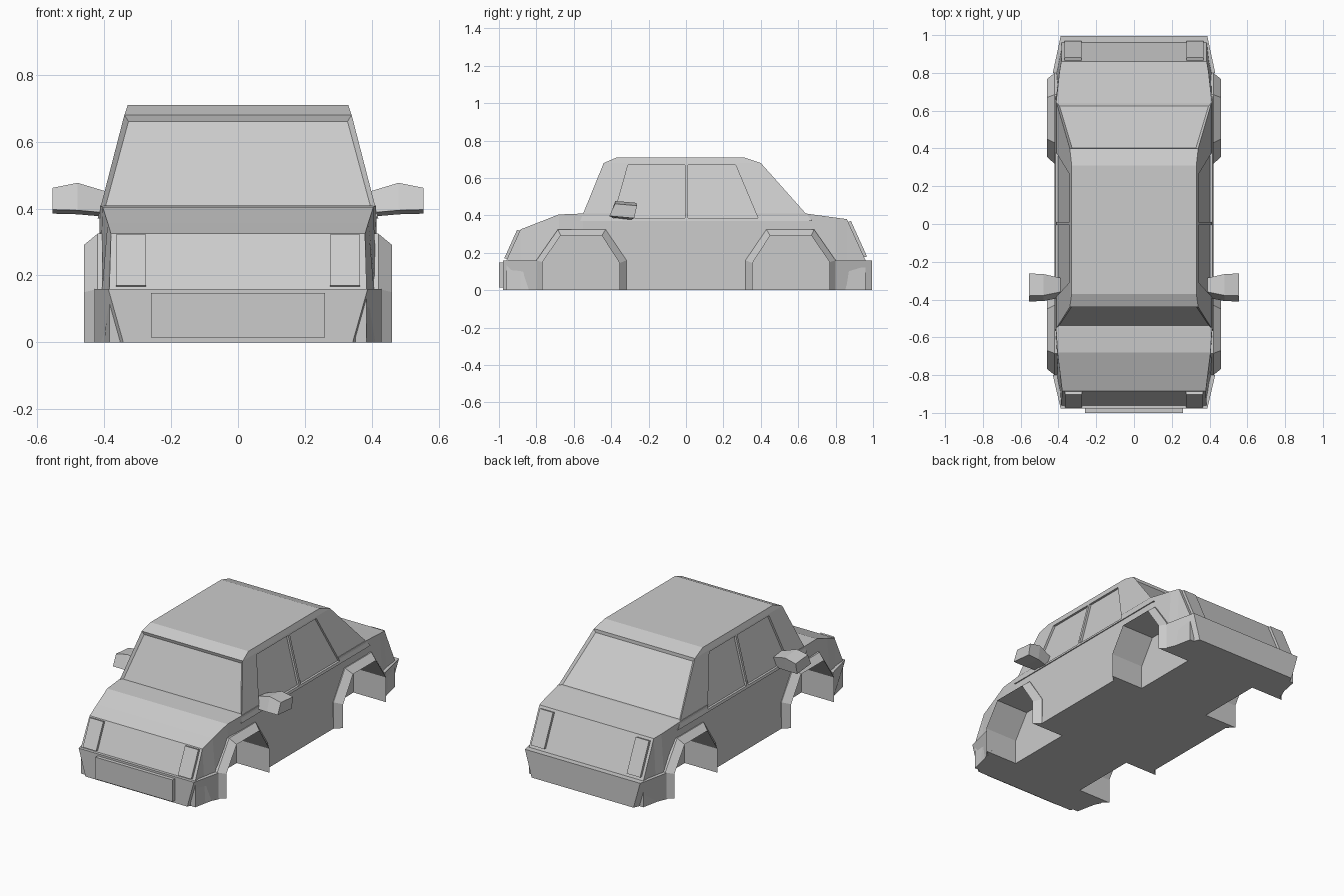
import bpy, bmesh

if "Cube" in bpy.data.objects:
    bpy.data.objects.remove(bpy.data.objects["Cube"])


def obj_from(name, bm):
    bmesh.ops.recalc_face_normals(bm, faces=bm.faces)
    me = bpy.data.meshes.new(name)
    bm.to_mesh(me)
    bm.free()
    ob = bpy.data.objects.new(name, me)
    bpy.context.collection.objects.link(ob)
    return ob


def loft(bm, rings):
    """Closed solid through a list of equally long point rings."""
    vs = [[bm.verts.new(p) for p in r] for r in rings]
    n = len(vs[0])
    faces = [bm.faces.new(vs[0][::-1]), bm.faces.new(vs[-1])]
    for a, b in zip(vs, vs[1:]):
        for i in range(n):
            j = (i + 1) % n
            faces.append(bm.faces.new((a[i], a[j], b[j], b[i])))
    return faces


def prism(bm, profile, x0, x1):
    """Side profile (y, z) extruded across x."""
    loft(bm, [[(x, y, z) for y, z in profile] for x in (x0, x1)])


def boolean(ob, tool, op):
    m = ob.modifiers.new(op, 'BOOLEAN')
    m.object, m.operation, m.solver = tool, op, 'EXACT'
    with bpy.context.temp_override(object=ob, active_object=ob):
        bpy.ops.object.modifier_apply(modifier=m.name)
    bpy.data.objects.remove(tool)


# Lower body: cross-sections along the length (y, top z, bottom width, top width)
stations = [(-.96, .16, .385, .385), (-.885, .325, .40, .38), (-.80, .358, .42, .39),
            (-.68, .405, .42, .405), (-.55, .41, .42, .413), (.64, .41, .42, .413),
            (.80, .388, .42, .395), (.86, .38, .405, .385), (.96, .16, .385, .385)]
bm = bmesh.new()
loft(bm, [[(-wb, y, 0), (wb, y, 0), (wt, y, z), (-wt, y, z)] for y, z, wb, wt in stations])
body = obj_from("body", bm)

# Cabin with recessed windscreen and rear window
levels = [(.37, .42, -.566, .676), (.68, .34, -.44, .40), (.71, .33, -.37, .31)]
bm = bmesh.new()
faces = loft(bm, [[(-w, f, z), (w, f, z), (w, b, z), (-w, b, z)] for z, w, f, b in levels])
bmesh.ops.recalc_face_normals(bm, faces=bm.faces)
bmesh.ops.inset_individual(bm, faces=[faces[2], faces[4]], thickness=.02, depth=-.012)
boolean(body, obj_from("cabin", bm), 'UNION')

# Side window recesses and wheel wells
windows = [[(-.39, .385), (-.31, .67), (-.006, .67), (-.006, .385)],
           [(.01, .385), (.01, .67), (.265, .67), (.385, .385)]]
arch_in = [(-.768, 0), (-.768, .15), (-.67, .292), (-.45, .292), (-.355, .145), (-.355, 0)]
arch_out = [(-.80, 0), (-.80, .16), (-.685, .325), (-.43, .325), (-.318, .16), (-.318, 0)]
bm = bmesh.new()
for s in (-1, 1):
    for win in windows:
        loft(bm, [[(s * (.4204 - .258 * (z - .37) + d), y, z) for y, z in win] for d in (-.014, .03)])
    for e in (-1, 1):
        well = [(e * y, z if z else -.1) for y, z in arch_in]
        prism(bm, well, s * .24, s * .6)
boolean(body, obj_from("cutter", bm), 'DIFFERENCE')

# Flared wheel arches
bm = bmesh.new()
for s in (-1, 1):
    for e in (-1, 1):
        loft(bm, [[(s * .405, e * yo, zo), (s * .42, e * yo, zo), (s * .46, e * yi, zi), (s * .405, e * yi, zi)]
                  for (yo, zo), (yi, zi) in zip(arch_out, arch_in)])
obj_from("wheel_arches", bm)

# Bumpers with tapered lower corners
for name, e, end in (("front_bumper", -1, .978), ("rear_bumper", 1, .995)):
    bm = bmesh.new()
    loft(bm, [[(-.43, e * .80, z), (-w, e * end, z), (w, e * end, z), (.43, e * .80, z)]
              for z, w in ((0, .343), (.16, .388))])
    obj_from(name, bm)

# Front plate
bm = bmesh.new()
prism(bm, [(-1, .015), (-1, .148), (-.97, .148), (-.97, .015)], -.26, .26)
obj_from("front_plate", bm)

# Lamps lying on the sloped nose and tail
lamps = {"headlights": ([(-.972, .17), (-.903, .323), (-.875, .315), (-.94, .165)], .275, .365),
         "tail_lights": ([(.968, .18), (.882, .37), (.85, .36), (.94, .175)], .278, .368)}
for name, (profile, x0, x1) in lamps.items():
    bm = bmesh.new()
    for s in (-1, 1):
        prism(bm, profile, s * x0, s * x1)
    obj_from(name, bm)

# Wing mirrors: sections (x, front y, back y, bottom z, top z)
bm = bmesh.new()
for s in (-1, 1):
    loft(bm, [[(s * x, f, b + .012), (s * x, f + .03, t), (s * x, k, t - .01), (s * x, k - .015, b)]
              for x, f, k, b, t in ((.39, -.39, -.285, .375, .45), (.48, -.408, -.265, .383, .477),
                                    (.555, -.41, -.262, .385, .462))])
obj_from("wing_mirrors", bm)
